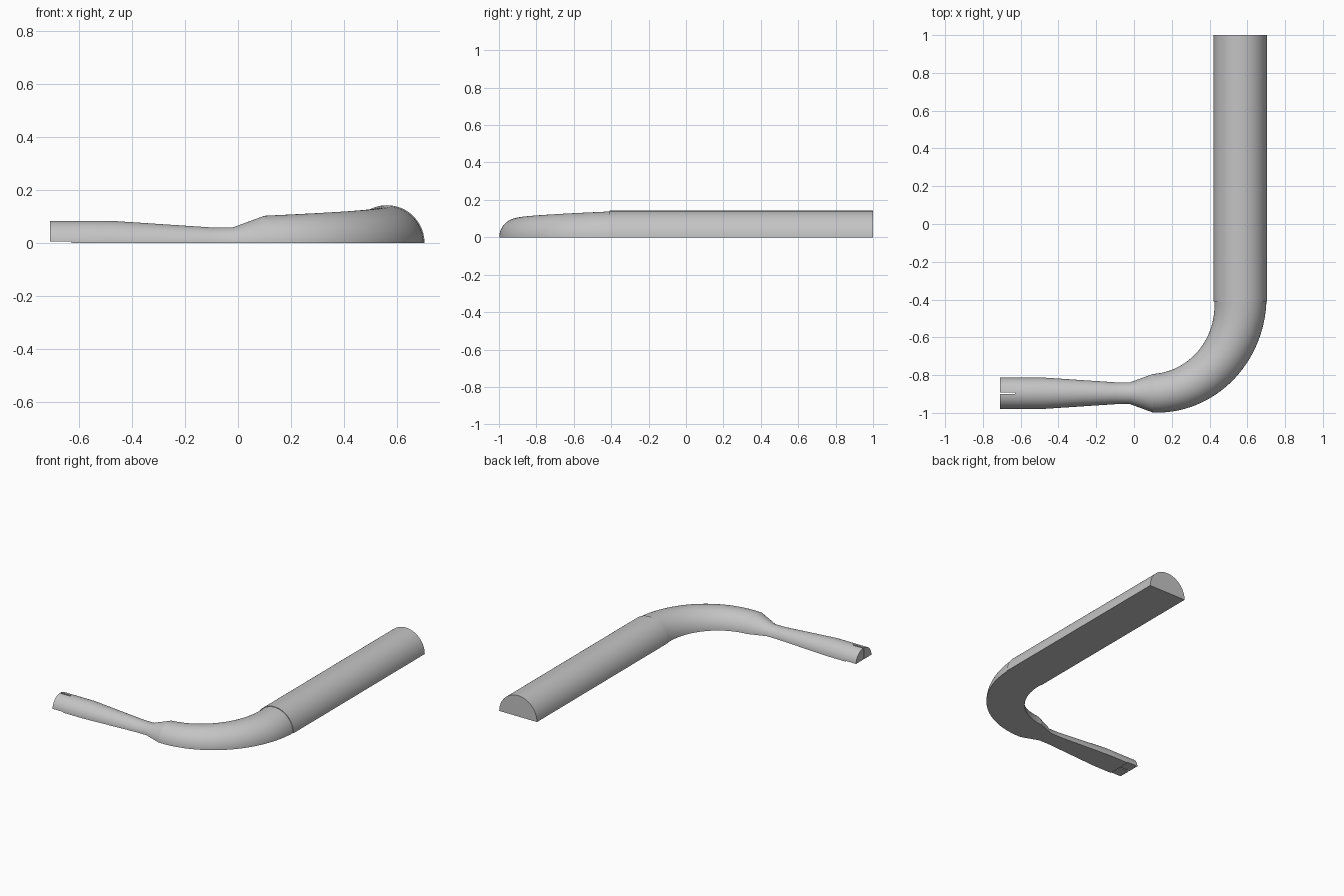
import bpy, bmesh
from math import sin, cos, pi, asin
from mathutils import Vector

cube = bpy.data.objects.get("Cube")
if cube:
    bpy.data.objects.remove(cube, do_unlink=True)

mat = bpy.data.materials.new("plain grey")
mat.use_nodes = True
GREY = (0.55, 0.55, 0.55, 1)
mat.diffuse_color = GREY
mat.node_tree.nodes["Principled BSDF"].inputs["Base Color"].default_value = GREY

SEG = 36
AXIS_Y = -0.896   # centre line of the narrow stem
AXIS_X = 0.563    # centre line of the handle
JOINT_Y = -0.41
NECK_X = 0.1


def half_ring(centre, side, r):
    """Half circle standing on the ground, spread along the side direction."""
    c, s = Vector(centre), Vector(side).normalized()
    return [c + s * r * cos(pi * i / SEG) + Vector((0, 0, r * sin(pi * i / SEG)))
            for i in range(SEG + 1)]


def loft(name, rings):
    """Closed skin through matching rings, capped at both ends."""
    bm = bmesh.new()
    rows = [[bm.verts.new(p) for p in ring] for ring in rings]
    n = len(rows[0])
    for a, b in zip(rows, rows[1:]):
        for i in range(n):
            j = (i + 1) % n
            bm.faces.new((a[i], a[j], b[j], b[i]))
    bm.faces.new(rows[0])
    bm.faces.new(rows[-1])
    bmesh.ops.recalc_face_normals(bm, faces=bm.faces)
    mesh = bpy.data.meshes.new(name)
    bm.to_mesh(mesh)
    bm.free()
    mesh.materials.append(mat)
    obj = bpy.data.objects.new(name, mesh)
    bpy.context.collection.objects.link(obj)
    bpy.ops.object.select_all(action='DESELECT')
    obj.select_set(True)
    bpy.context.view_layer.objects.active = obj
    bpy.ops.object.shade_smooth_by_angle(angle=pi / 6)
    return obj


# Straight handle
loft("handle", [half_ring((AXIS_X, y, 0), (1, 0, 0), 0.142) for y in (1, JOINT_Y)])

# Tapering quarter bend
A, B, STEPS = AXIS_X - NECK_X, JOINT_Y - AXIS_Y, 40
bend = []
for k in range(STEPS + 1):
    t = pi / 2 * k / STEPS
    centre = (NECK_X + A * cos(t), JOINT_Y - B * sin(t), 0)
    bend.append(half_ring(centre, (B * cos(t), -A * sin(t), 0),
                          0.138 - 0.036 * k / STEPS))
loft("bend", bend)

# Neck and flared stem
SLOT_X, TIP_X, TIP_R, GAP = -0.63, -0.71, 0.083, 0.005
profile = [(NECK_X, 0.102), (-0.02, 0.058), (-0.1, 0.058),
           (-0.48, TIP_R), (SLOT_X, TIP_R)]
loft("stem", [half_ring((x, AXIS_Y, 0), (0, -1, 0), r) for x, r in profile])

# Two quarter prongs, parted by a cross slot at the tip
start = asin(GAP / TIP_R)
for side, name in ((1, "left_prong"), (-1, "right_prong")):
    rings = []
    for x in (SLOT_X, TIP_X):
        angles = [start + (pi / 2 - 2 * start) * i / 18 for i in range(19)]
        ring = [Vector((x, AXIS_Y + side * TIP_R * cos(a), TIP_R * sin(a))) for a in angles]
        ring.append(Vector((x, AXIS_Y + side * GAP, GAP)))
        rings.append(ring)
    loft(name, rings)
